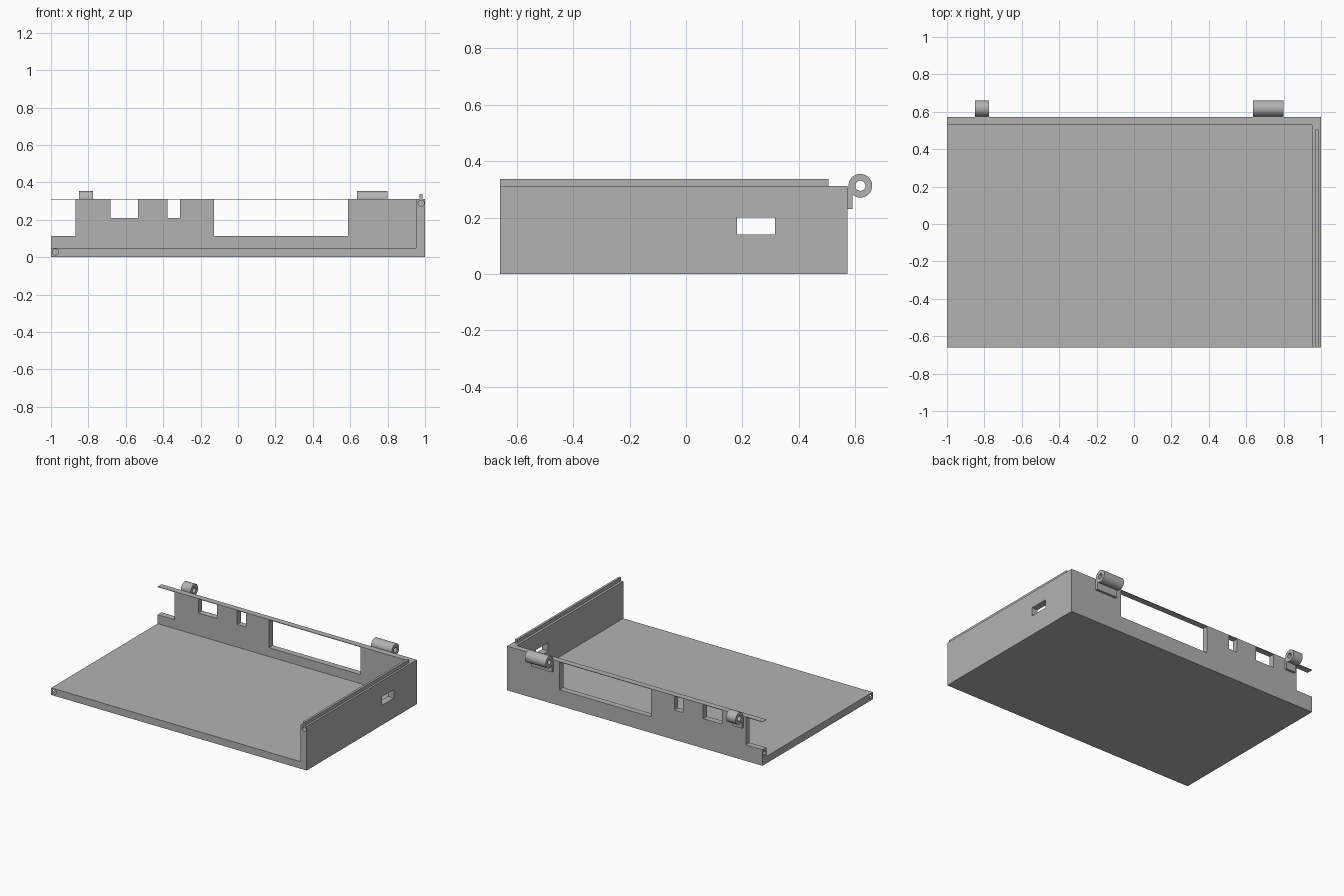
import bpy
import bmesh
import math
from mathutils import Matrix, Vector

if "Cube" in bpy.data.objects:
    bpy.data.objects.remove(bpy.data.objects["Cube"], do_unlink=True)

# Single matte grey
grey = bpy.data.materials.new("plain grey")
grey.use_nodes = True
tone = (0.448, 0.448, 0.448, 1)
grey.diffuse_color = tone
grey.node_tree.nodes["Principled BSDF"].inputs["Base Color"].default_value = tone


def to_object(name, bm):
    mesh = bpy.data.meshes.new(name)
    bmesh.ops.recalc_face_normals(bm, faces=bm.faces)
    bm.to_mesh(mesh)
    bm.free()
    mesh.materials.append(grey)
    obj = bpy.data.objects.new(name, mesh)
    bpy.context.collection.objects.link(obj)
    return obj


def box(name, x, y, z):
    bm = bmesh.new()
    bmesh.ops.create_cube(bm, size=1)
    for v in bm.verts:
        v.co = Vector(r[0] if c < 0 else r[1] for c, r in zip(v.co, (x, y, z)))
    return to_object(name, bm)


def rod(name, centre, radius, length, axis, sides=32):
    bm = bmesh.new()
    turn = Matrix.Rotation(math.pi / 2, 4, "Y" if axis == "X" else "X")
    bmesh.ops.create_cone(bm, cap_ends=True, segments=sides, radius1=radius,
                          radius2=radius, depth=length,
                          matrix=Matrix.Translation(centre) @ turn)
    return to_object(name, bm)


def combine(obj, others, operation):
    for other in others:
        mod = obj.modifiers.new("combine", "BOOLEAN")
        mod.operation = operation
        mod.solver = "EXACT"
        mod.object = other
    deps = bpy.context.evaluated_depsgraph_get()
    result = bpy.data.meshes.new_from_object(obj.evaluated_get(deps))
    obj.modifiers.clear()
    obj.data = result
    for other in others:
        bpy.data.objects.remove(other, do_unlink=True)


FRONT, BACK, TOP = -0.66, 0.573, 0.312

# Tray: a block hollowed out, open at the front and one end
tray = box("tray", (-1, 1), (FRONT, BACK), (0, TOP))
cutters = [box("hollow", (-1.1, 0.953), (-0.8, 0.53), (0.05, 0.5))]

# Openings in the back wall, leaving a thin strip along the top
for x0, x1, low in ((-1.1, -0.87, 0.113), (-0.682, -0.535, 0.21),
                    (-0.378, -0.31, 0.21), (-0.128, 0.588, 0.113)):
    cutters.append(box("opening", (x0, x1), (0.5, 0.7), (low, TOP - 0.004)))

# Slot in the end wall
cutters.append(box("slot", (0.9, 1.1), (0.18, 0.315), (0.14, 0.2)))

# Small pin holes in the open edges
for x, z in ((-0.976, 0.028), (0.979, 0.288)):
    cutters.append(rod("pin_hole", (x, FRONT, z), 0.016, 0.1, "Y"))
for y, z in ((FRONT + 0.024, 0.028), (0.552, 0.085)):
    cutters.append(rod("pin_hole", (-1, y, z), 0.014, 0.1, "X"))
combine(tray, cutters, "DIFFERENCE")

# Raised rail on top of the end wall
box("rail", (0.97, 0.986), (FRONT, 0.505), (TOP, 0.337))

# Hinge knuckles with mounting leaves
for side, x0, x1 in (("right", -0.85, -0.775), ("left", 0.637, 0.8)):
    centre = ((x0 + x1) / 2, 0.618, 0.313)
    hinge = rod(side + "_hinge", centre, 0.042, x1 - x0, "X", 64)
    leaf = box("leaf", (x0, x1), (BACK, 0.59), (0.23, 0.305))
    combine(hinge, [leaf], "UNION")
    bore = rod("bore", centre, 0.018, 1, "X", 48)
    combine(hinge, [bore], "DIFFERENCE")
    bpy.ops.object.select_all(action="DESELECT")
    hinge.select_set(True)
    bpy.context.view_layer.objects.active = hinge
    bpy.ops.object.shade_smooth_by_angle(angle=math.radians(30))
